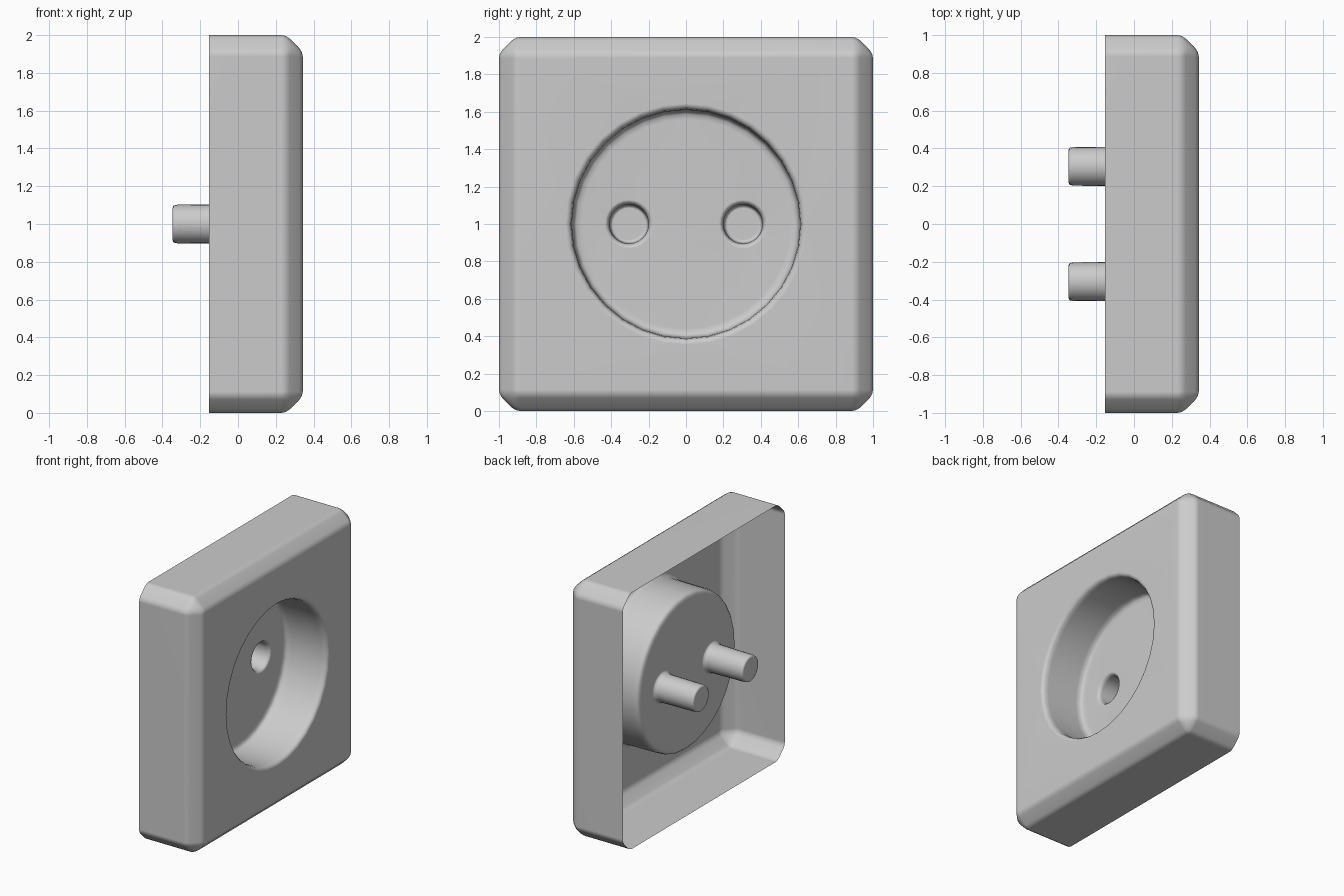
import bpy, bmesh, math
from mathutils import Matrix, Vector

if "Cube" in bpy.data.objects:
    bpy.data.objects.remove(bpy.data.objects["Cube"])

FRONT, BACK, FLOOR, TIP = 0.343, -0.154, -0.013, -0.347
bm = bmesh.new()


def ring(x, r, cy, n):
    """Circle of vertices facing along x, centred at y = cy, z = 1."""
    return [bm.verts.new((x, cy + r * math.cos(2 * math.pi * i / n),
                          1 + r * math.sin(2 * math.pi * i / n))) for i in range(n)]


def loop_edges(vs):
    return [bm.edges.get((a, b)) or bm.edges.new((a, b)) for a, b in zip(vs, vs[1:] + vs[:1])]


def sleeve(profile, cy, n):
    """Skin a list of (x, radius) rings; return the first and last ring."""
    rings = [ring(x, r, cy, n) for x, r in profile]
    for a, b in zip(rings, rings[1:]):
        for i in range(n):
            j = (i + 1) % n
            bm.faces.new((a[i], b[i], b[j], a[j]))
    return rings[0], rings[-1]


# outer housing: open-backed box, chamfered, then chamfer edges softened
mat = Matrix.Translation(((FRONT + BACK) / 2, 0, 1)) @ Matrix.Diagonal((FRONT - BACK, 2, 2, 1))
bmesh.ops.create_cube(bm, size=1, matrix=mat)
bm.normal_update()
bmesh.ops.delete(bm, geom=[f for f in bm.faces if f.normal.x < -0.9], context='FACES')
for offset, segments in ((0.088, 1), (0.025, 2)):
    bmesh.ops.bevel(bm, geom=[e for e in bm.edges if not e.is_boundary], offset=offset,
                    offset_type='OFFSET', segments=segments, profile=0.5, affect='EDGES')
bm.normal_update()
front = max(bm.faces, key=lambda f: f.calc_area() if f.normal.x > 0.99 else 0)
front_edges = list(front.edges)
bmesh.ops.delete(bm, geom=[front], context='FACES_ONLY')

# round recess
rim, base = sleeve([(FRONT, 0.645), (FRONT - 0.005, 0.628), (FRONT - 0.02, 0.616),
                    (FRONT - 0.05, 0.611), (FLOOR + 0.05, 0.609), (FLOOR + 0.018, 0.602),
                    (FLOOR + 0.005, 0.587), (FLOOR, 0.56)], 0, 32)
bmesh.ops.triangle_fill(bm, edges=front_edges + loop_edges(rim), use_beauty=True,
                        normal=Vector((1, 0, 0)))

# two closed contact sleeves
floor_edges = loop_edges(base)
for cy in (-0.305, 0.305):
    mouth, tip = sleeve([(FLOOR, 0.13), (FLOOR - 0.006, 0.115), (FLOOR - 0.03, 0.105),
                         (TIP + 0.025, 0.102), (TIP + 0.006, 0.098), (TIP, 0.085)], cy, 24)
    bm.faces.new(tip)
    floor_edges += loop_edges(mouth)

# recess floor
bmesh.ops.triangle_fill(bm, edges=floor_edges, use_beauty=True, normal=Vector((1, 0, 0)))

# consistent outward normals
bmesh.ops.recalc_face_normals(bm, faces=bm.faces[:])
bm.normal_update()
if max(bm.faces, key=lambda f: f.calc_center_median().x).normal.x < 0:
    bmesh.ops.reverse_faces(bm, faces=bm.faces[:])

mesh = bpy.data.meshes.new("socket_cover")
bm.to_mesh(mesh)
bm.free()
obj = bpy.data.objects.new("socket_cover", mesh)
bpy.context.collection.objects.link(obj)
bpy.context.view_layer.objects.active = obj
obj.select_set(True)
bpy.ops.object.shade_smooth_by_angle(angle=math.radians(60))
weighted = obj.modifiers.new("soft_shading", 'WEIGHTED_NORMAL')
weighted.keep_sharp = True
